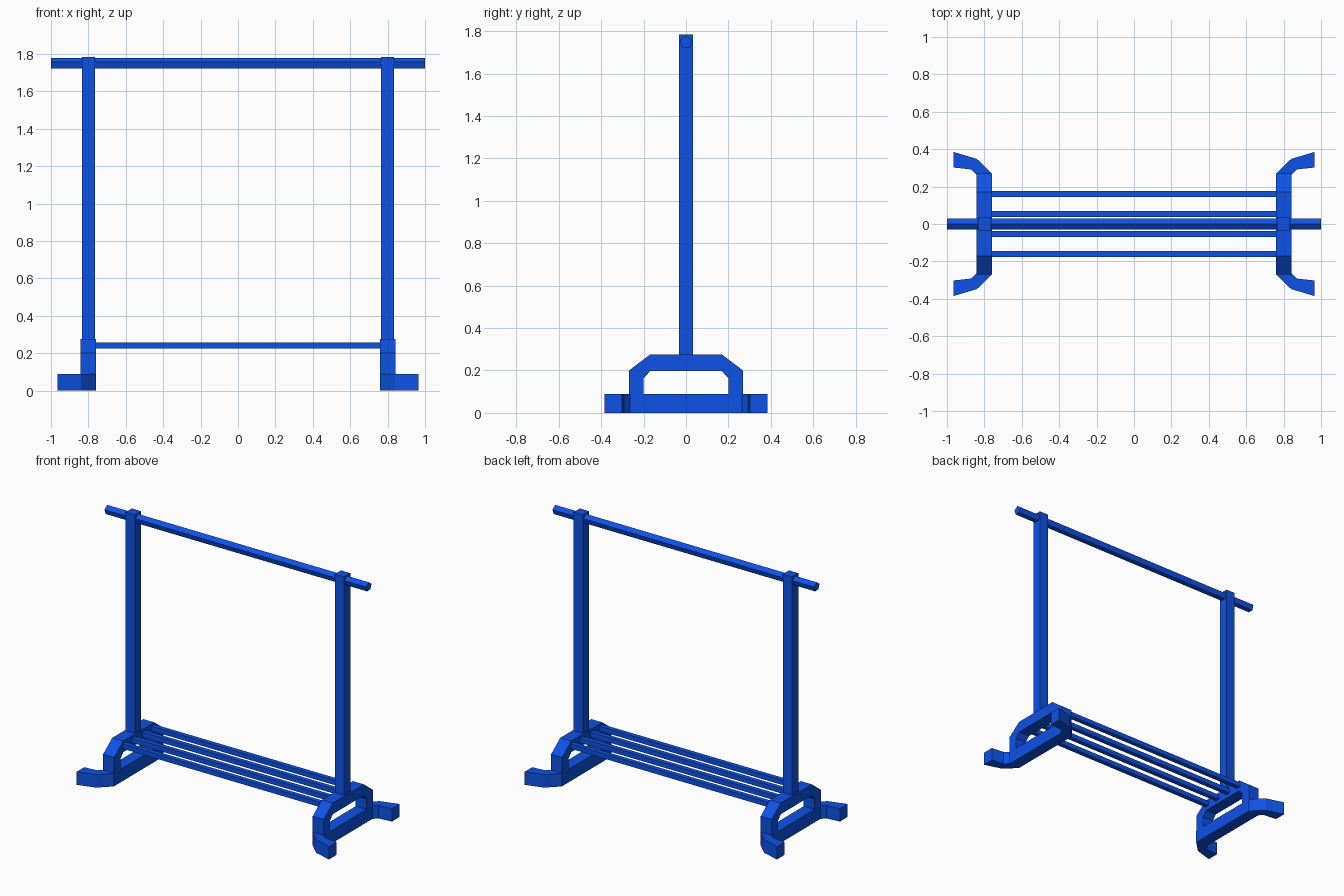
import bpy, bmesh, math
from mathutils import Vector

if "Cube" in bpy.data.objects:
    bpy.data.objects.remove(bpy.data.objects["Cube"])

blue = bpy.data.materials.new("blue_paint")
blue.diffuse_color = (0.004, 0.085, 0.8, 1)
blue.use_nodes = True
blue.node_tree.nodes["Principled BSDF"].inputs["Base Color"].default_value = blue.diffuse_color


def prism(name, points, offset):
    """Extrude a flat outline (list of 3D points) along an offset."""
    bm = bmesh.new()
    face = bm.faces.new([bm.verts.new(p) for p in points])
    res = bmesh.ops.extrude_face_region(bm, geom=[face], use_keep_orig=True)
    verts = [g for g in res["geom"] if isinstance(g, bmesh.types.BMVert)]
    bmesh.ops.translate(bm, verts=verts, vec=Vector(offset))
    bmesh.ops.recalc_face_normals(bm, faces=bm.faces)
    mesh = bpy.data.meshes.new(name)
    bm.to_mesh(mesh)
    bm.free()
    mesh.materials.append(blue)
    ob = bpy.data.objects.new(name, mesh)
    bpy.context.collection.objects.link(ob)
    return ob


def box(name, x0, x1, y0, y1, z0, z1):
    return prism(name, [(x0, y0, z0), (x1, y0, z0), (x1, y1, z0), (x0, y1, z0)],
                 (0, 0, z1 - z0))


# Plan of the back half of a base foot, from inner edge to outer edge
foot = [(0.76, 0.27), (0.84, 0.348), (0.965, 0.385),
        (0.965, 0.302), (0.872, 0.292), (0.843, 0.265)]
foot_plan = foot + [(x, -y) for x, y in reversed(foot)]

# Side profile of half the arch: outer edge going up, inner edge going down
outer = [(0.269, 0.09), (0.269, 0.2), (0.17, 0.275)]
inner = [(0.168, 0.198), (0.2, 0.163), (0.2, 0.09)]
arch = (outer + [(-y, z) for y, z in reversed(outer)]
        + [(-y, z) for y, z in reversed(inner)] + inner)

for side, s in (("left", -1), ("right", 1)):
    prism(f"base_foot_{side}", [(s * x, y, 0) for x, y in foot_plan], (0, 0, 0.09))
    prism(f"base_arch_{side}", [(s * 0.76, y, z) for y, z in arch], (s * 0.083, 0, 0))
    box(f"post_{side}", s * 0.8 - 0.035, s * 0.8 + 0.035, -0.034, 0.034, 0.26, 1.785)

# Shelf slats between the arches
for i, y in enumerate((-0.16, -0.054, 0.054, 0.16)):
    box(f"shelf_slat_{i + 1}", -0.78, 0.78, y - 0.016, y + 0.016, 0.225, 0.258)

# Five-sided hanging rail
rail = []
for k in range(5):
    a = math.pi / 2 + k * math.tau / 5
    rail.append((-1, 0.031 * math.cos(a), 1.748 + 0.031 * math.sin(a)))
prism("hanging_rail", rail, (2, 0, 0))
